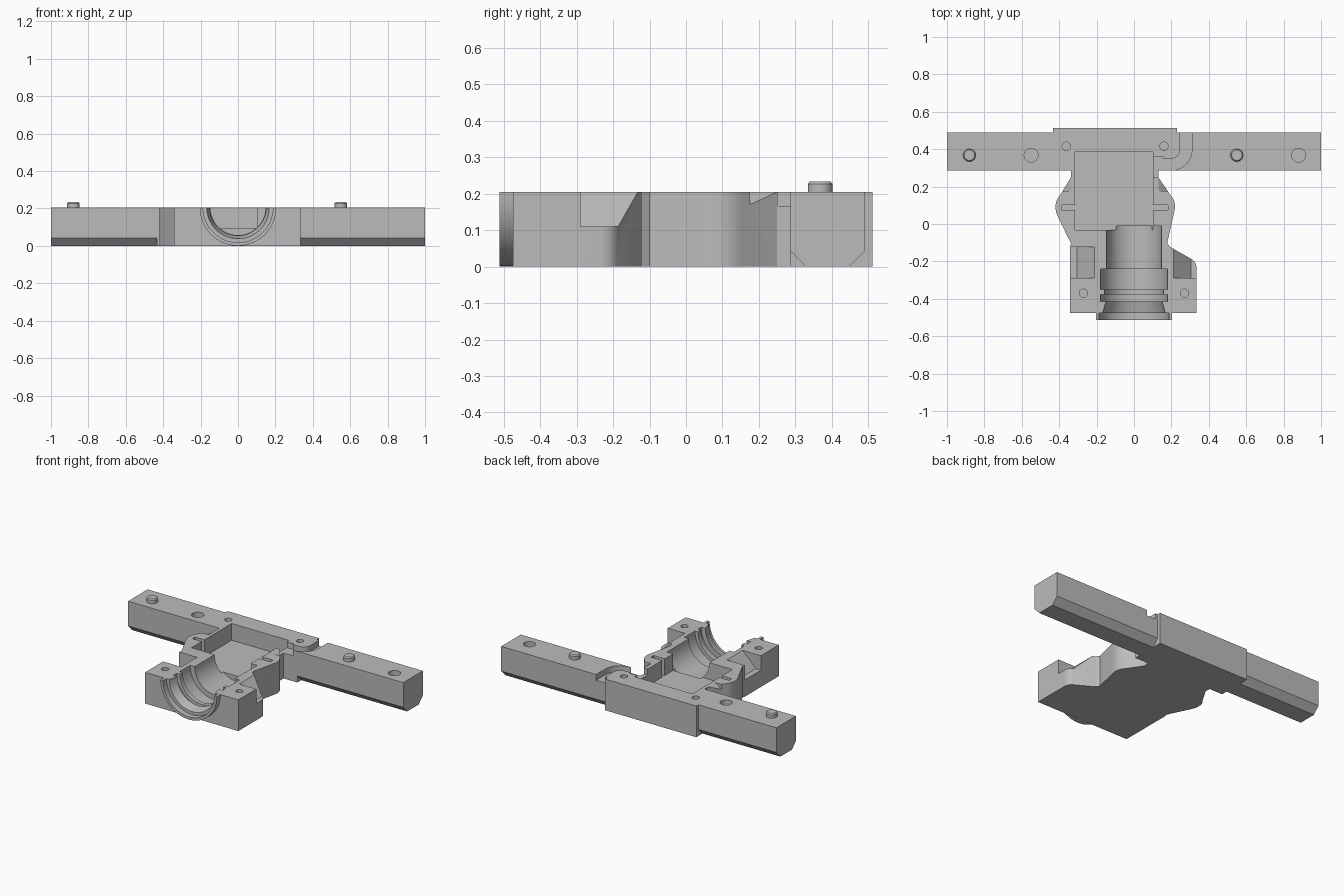
import bpy, math
from mathutils import Matrix, Vector

if "Cube" in bpy.data.objects:
    bpy.data.objects.remove(bpy.data.objects["Cube"])

H = 0.205          # height of the split plane
PIVOT = Vector((0, 0, H))

grey = bpy.data.materials.new("plain grey")
grey.diffuse_color = (0.5, 0.5, 0.5, 1)
grey.use_nodes = True
grey.node_tree.nodes["Principled BSDF"].inputs["Base Color"].default_value = grey.diffuse_color


def make(name, verts, faces):
    me = bpy.data.meshes.new(name)
    me.from_pydata(verts, [], faces)
    me.validate()
    me.materials.append(grey)
    ob = bpy.data.objects.new(name, me)
    bpy.context.collection.objects.link(ob)
    # consistent outward normals
    import bmesh
    bm = bmesh.new()
    bm.from_mesh(me)
    bmesh.ops.recalc_face_normals(bm, faces=bm.faces)
    bm.to_mesh(me)
    bm.free()
    return ob


def prism(name, pts, a, b, axis="z"):
    """Extrude a 2D profile from a to b along an axis."""
    put = {"z": lambda p, t: (p[0], p[1], t),
           "y": lambda p, t: (p[0], t, p[1]),
           "x": lambda p, t: (t, p[0], p[1])}[axis]
    n = len(pts)
    verts = [put(p, a) for p in pts] + [put(p, b) for p in pts]
    faces = [list(range(n)), list(range(n, 2 * n))]
    faces += [[i, (i + 1) % n, n + (i + 1) % n, n + i] for i in range(n)]
    return make(name, verts, faces)


def box(name, x0, x1, y0, y1, z0, z1):
    return prism(name, [(x0, y0), (x1, y0), (x1, y1), (x0, y1)], z0, z1)


def lathe(name, prof, centre, along_y=False, n=32):
    """Revolve (radius, position) pairs about z or y."""
    verts, faces = [], []
    for r, t in prof:
        for k in range(n):
            a = 2 * math.pi * (k + 0.5) / n
            c, s = r * math.cos(a), r * math.sin(a)
            verts.append(Vector((c, t, s) if along_y else (c, s, t)) + Vector(centre))
    for j in range(len(prof) - 1):
        for k in range(n):
            l = (k + 1) % n
            faces.append([j * n + k, j * n + l, (j + 1) * n + l, (j + 1) * n + k])
    faces += [list(range(n)), list(range((len(prof) - 1) * n, len(prof) * n))]
    return make(name, verts, faces)


def arc(cx, cy, r, a0, a1, n=8):
    return [(cx + r * math.cos(math.radians(a0 + (a1 - a0) * i / n)),
             cy + r * math.sin(math.radians(a0 + (a1 - a0) * i / n))) for i in range(n + 1)]


def combine(target, tool, op):
    bpy.context.view_layer.objects.active = target
    m = target.modifiers.new(op, "BOOLEAN")
    m.operation, m.solver, m.object = op, "EXACT", tool
    bpy.ops.object.modifier_apply(modifier=m.name)
    bpy.data.objects.remove(tool, do_unlink=True)


# main body outline with waisted sides
right = [(0.335, -0.475), (0.335, -0.235)] + arc(0.28, -0.235, 0.055, 0, 55, 5) \
    + [(0.215, -0.135), (0.19, -0.12), (0.178, -0.10), (0.212, 0.05)] \
    + arc(0.12, 0.09, 0.10, 0, 45, 4) + [(0.13, 0.25), (0.13, 0.35)]
left = [(-0.337, 0.35), (-0.337, 0.25)] + arc(-0.32, 0.09, 0.10, 135, 205, 6) \
    + [(-0.337, -0.105), (-0.342, -0.124), (-0.342, -0.475)]
body = prism("housing_half", right + left, 0, H)

# cross bar with chamfered lower edges
bar_profile = [(0.287, 0.043), (0.328, 0), (0.448, 0), (0.49, 0.043), (0.49, H), (0.287, H)]
combine(body, prism("cross_bar", bar_profile, -1, 1, "x"), "UNION")

# thick back block and half-round front lip
combine(body, box("back_block", -0.433, 0.23, 0.287, 0.512, 0, H), "UNION")
lip = arc(0, H, 0.2045, 180, 360, 32)
combine(body, prism("front_lip", lip, -0.512, -0.45, "y"), "UNION")

# rectangular pocket and the side slots
FLOOR = 0.095
combine(body, box("pocket", -0.315, 0.102, -0.033, 0.384, FLOOR, 0.3), "DIFFERENCE")
for x0, x1 in ((-0.385, -0.30), (0.09, 0.183)):
    combine(body, box("slot", x0, x1, 0.075, 0.102, FLOOR, 0.3), "DIFFERENCE")

# stepped round bore
bore = [(0.187, -0.6), (0.187, -0.475), (0.167, -0.475), (0.15, -0.415), (0.18, -0.415),
        (0.18, -0.378), (0.157, -0.378), (0.157, -0.35), (0.18, -0.35), (0.18, -0.24),
        (0.147, -0.24), (0.147, -0.012)]
combine(body, lathe("bore", bore, PIVOT, True, 64), "DIFFERENCE")

# sloped side reliefs
for s in (-1, 1):
    low = [(s * 0.21, H), (s * 0.305, 0.11), (s * 0.5, 0.11), (s * 0.5, 0.3), (s * 0.21, 0.3)]
    combine(body, prism("front_relief", low, -0.289, -0.124, "y"), "DIFFERENCE")
    mid = -0.103   # centre line of the upper waist
    high = [(mid + s * 0.233, H), (mid + s * 0.32, 0.145), (mid + s * 0.4, 0.145),
            (mid + s * 0.4, 0.3), (mid + s * 0.233, 0.3)]
    combine(body, prism("waist_relief", high, 0.176, 0.27, "y"), "DIFFERENCE")

# curved cable channel from the pocket to the back
channel = [(0.09, 0.252), (0.131, 0.252), (0.131, 0.287), (0.20, 0.287)] \
    + arc(0.20, 0.397, 0.11, -90, 0, 10) + [(0.31, 0.6), (0.247, 0.6)] \
    + arc(0.20, 0.397, 0.047, 0, -90, 8) + [(0.155, 0.35), (0.155, 0.361), (0.09, 0.361)]
combine(body, prism("channel", channel, 0.167, 0.3), "DIFFERENCE")

# screw holes and dowel sockets
for x, y, r in ((-0.362, 0.416, 0.022), (0.16, 0.416, 0.022), (-0.27, -0.37, 0.022),
                (0.27, -0.37, 0.022), (-0.55, 0.368, 0.037), (0.88, 0.368, 0.037)):
    combine(body, lathe("hole", [(r, 0.15), (r, 0.3)], (x, y, 0)), "DIFFERENCE")

# alignment pegs
pegs = [lathe("alignment_peg", [(0.034, H - 0.01), (0.034, 0.227), (0.028, 0.234)], (x, 0.368, 0))
        for x in (-0.88, 0.55)]

for ob in [body] + pegs:
    bpy.ops.object.select_all(action="DESELECT")
    ob.select_set(True)
    bpy.context.view_layer.objects.active = ob
    bpy.ops.object.shade_smooth_by_angle(angle=math.radians(25))
